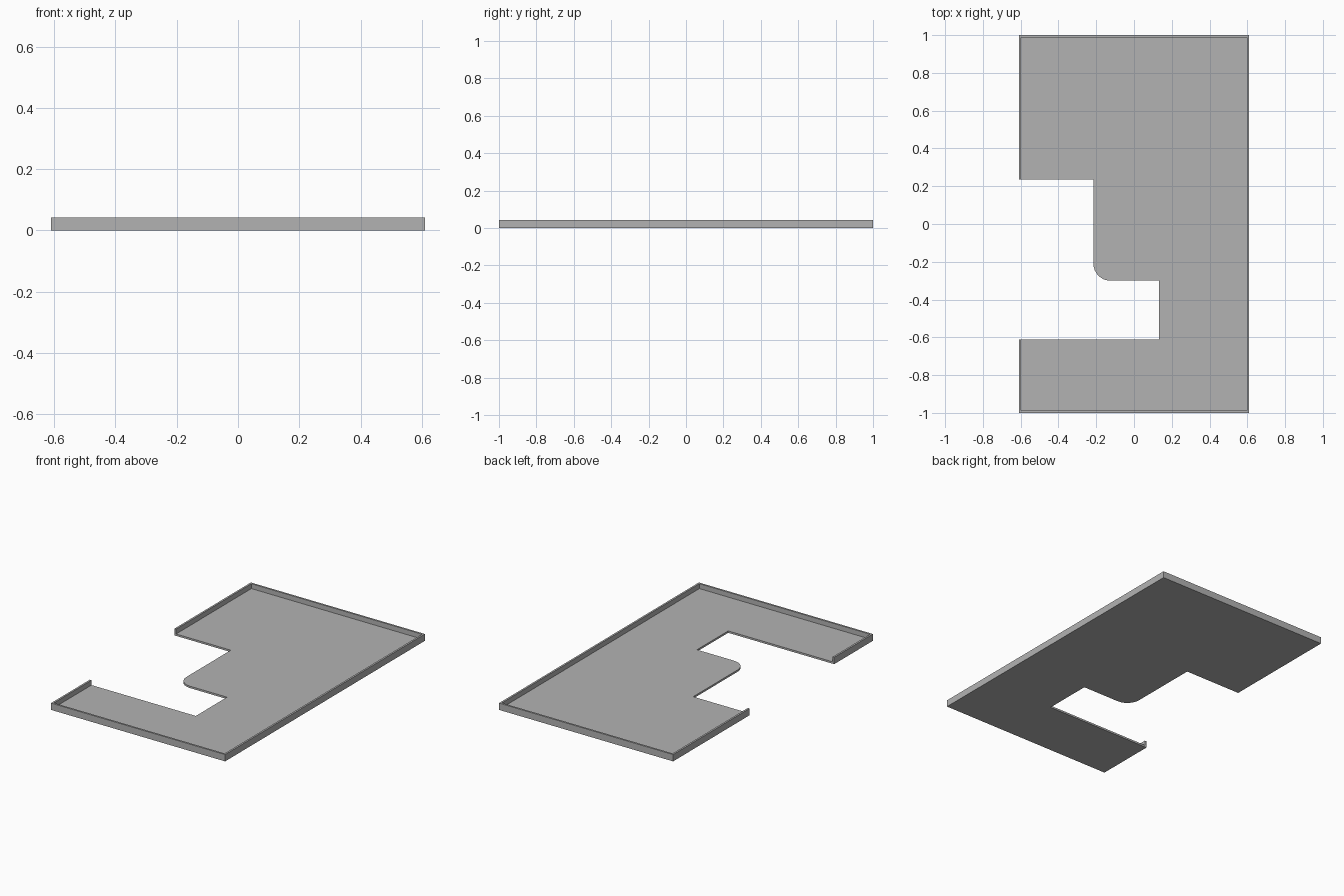
import bpy
import bmesh
import math

if "Cube" in bpy.data.objects:
    bpy.data.objects.remove(bpy.data.objects["Cube"], do_unlink=True)

HALF_X, HALF_Y = 0.61, 1.0
HEIGHT, FLOOR, WALL = 0.043, 0.012, 0.012
NOTCH_TOP, NOTCH_BOTTOM = 0.235, -0.612    # open stretch of the side
TAB_X, TAB_Y, TAB_R = -0.215, -0.30, 0.09  # rounded tab inside the notch
SLOT_X = 0.133                             # deepest end of the notch

grey = bpy.data.materials.new("plain grey")
grey.use_nodes = True
colour = (0.45, 0.45, 0.45, 1.0)
grey.diffuse_color = colour
grey.node_tree.nodes["Principled BSDF"].inputs["Base Color"].default_value = colour


def prism(name, outline, bottom, top):
    """Extrude a flat outline between two heights."""
    bm = bmesh.new()
    face = bm.faces.new([bm.verts.new((x, y, bottom)) for x, y in outline])
    extruded = bmesh.ops.extrude_face_region(bm, geom=[face])["geom"]
    verts = [v for v in extruded if isinstance(v, bmesh.types.BMVert)]
    bmesh.ops.translate(bm, verts=verts, vec=(0, 0, top - bottom))
    bmesh.ops.recalc_face_normals(bm, faces=bm.faces)
    mesh = bpy.data.meshes.new(name)
    bm.to_mesh(mesh)
    bm.free()
    mesh.materials.append(grey)
    obj = bpy.data.objects.new(name, mesh)
    bpy.context.collection.objects.link(obj)
    return obj


def border(inset):
    """Open path round the walled sides, from notch top to notch bottom."""
    x, y = HALF_X - inset, HALF_Y - inset
    return [(-x, NOTCH_TOP), (-x, y), (x, y), (x, -y), (-x, -y), (-x, NOTCH_BOTTOM)]


# Notch edge with the rounded tab corner
STEPS = 8
corner = []
for i in range(STEPS + 1):
    a = math.pi * (1.5 - 0.5 * i / STEPS)
    corner.append((TAB_X + TAB_R + TAB_R * math.cos(a),
                   TAB_Y + TAB_R + TAB_R * math.sin(a)))
notch = [(SLOT_X, NOTCH_BOTTOM), (SLOT_X, TAB_Y)] + corner + [(TAB_X, NOTCH_TOP)]

# Floor plate and the raised rim on its outer sides
prism("floor_plate", border(0) + notch, 0, FLOOR)
prism("outer_rim", border(0) + border(WALL)[::-1], FLOOR, HEIGHT)
